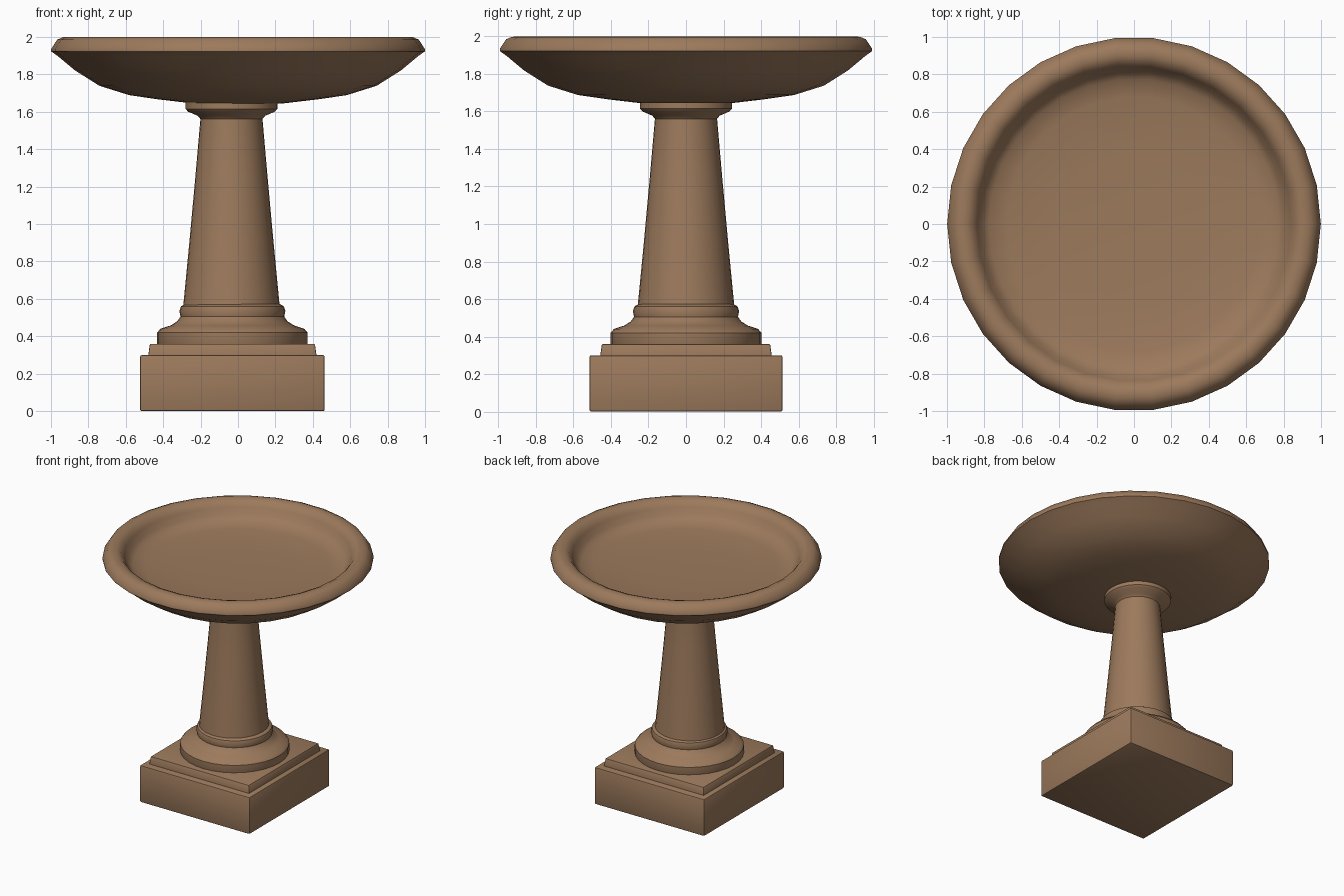
import bpy, bmesh, math

if "Cube" in bpy.data.objects:
    bpy.data.objects.remove(bpy.data.objects["Cube"], do_unlink=True)

# One warm stone colour for everything
stone = bpy.data.materials.new("brown stone")
stone.use_nodes = True
colour = (0.335, 0.195, 0.108, 1)
stone.diffuse_color = colour
bsdf = next(n for n in stone.node_tree.nodes if n.type == "BSDF_PRINCIPLED")
bsdf.inputs["Base Color"].default_value = colour
bsdf.inputs["Roughness"].default_value = 0.9

PEDESTAL_X = -0.03


def finish(name, bm, location, angle):
    bmesh.ops.recalc_face_normals(bm, faces=bm.faces)
    mesh = bpy.data.meshes.new(name)
    bm.to_mesh(mesh)
    bm.free()
    mesh.materials.append(stone)
    obj = bpy.data.objects.new(name, mesh)
    obj.location = location
    bpy.context.collection.objects.link(obj)
    bpy.ops.object.select_all(action="DESELECT")
    obj.select_set(True)
    bpy.context.view_layer.objects.active = obj
    bpy.ops.object.shade_smooth_by_angle(angle=math.radians(angle))
    return obj


def lathe(name, profile, x=0.0, sides=32, angle=40):
    """Spin a (radius, height) profile that starts and ends on the axis."""
    bm = bmesh.new()
    verts = [bm.verts.new((r, 0, z)) for r, z in profile]
    edges = [bm.edges.new(pair) for pair in zip(verts, verts[1:])]
    bmesh.ops.spin(bm, geom=verts + edges, axis=(0, 0, 1), cent=(0, 0, 0),
                   angle=math.tau, steps=sides)
    bmesh.ops.remove_doubles(bm, verts=bm.verts, dist=0.0005)
    return finish(name, bm, (x, 0, 0), angle)


def block(name, half_x, half_y, low, high, taper=1.0, bevel=0.01):
    """Square slab whose top may be narrower than its bottom."""
    bm = bmesh.new()
    bmesh.ops.create_cube(bm, size=2)
    for v in bm.verts:
        s = taper if v.co.z > 0 else 1.0
        v.co = (v.co.x * half_x * s, v.co.y * half_y * s,
                high if v.co.z > 0 else low)
    bmesh.ops.bevel(bm, geom=bm.edges[:], offset=bevel, segments=2,
                    profile=0.5, affect="EDGES")
    return finish(name, bm, (PEDESTAL_X, 0, 0), 30)


# Square plinth and its stepped slab
block("plinth", 0.493, 0.515, 0.0, 0.3)
block("plinth_step", 0.452, 0.46, 0.28, 0.36, taper=0.975, bevel=0.006)

# Round moulding that flares out of the shaft
lathe("base_moulding", [
    (0, 0.34), (0.395, 0.34), (0.402, 0.36), (0.402, 0.42), (0.385, 0.44),
    (0.33, 0.458), (0.295, 0.48), (0.277, 0.505), (0.283, 0.535),
    (0.275, 0.56), (0.25, 0.575), (0, 0.575)], PEDESTAL_X)

# Tapered shaft
lathe("shaft", [(0, 0.54), (0.26, 0.54), (0.252, 0.62), (0.225, 0.9),
                (0.193, 1.25), (0.165, 1.57), (0.165, 1.6), (0, 1.6)],
      PEDESTAL_X - 0.005)

# Collar under the bowl
lathe("collar", [(0, 1.56), (0.165, 1.56), (0.18, 1.578), (0.232, 1.6),
                 (0.245, 1.615), (0.245, 1.66), (0, 1.66)], PEDESTAL_X - 0.005)

# Shallow bowl with a thick rolled rim
lathe("bowl", [
    (0, 1.64), (0.25, 1.645), (0.42, 1.665), (0.58, 1.688), (0.74, 1.738),
    (0.87, 1.82), (0.96, 1.895), (0.998, 1.922), (0.998, 1.935),
    (0.965, 1.985), (0.935, 1.998), (0.9, 2.0), (0.865, 1.985),
    (0.84, 1.95), (0.815, 1.9), (0.775, 1.868), (0.68, 1.85),
    (0.4, 1.835), (0, 1.83)], sides=30, angle=50)
